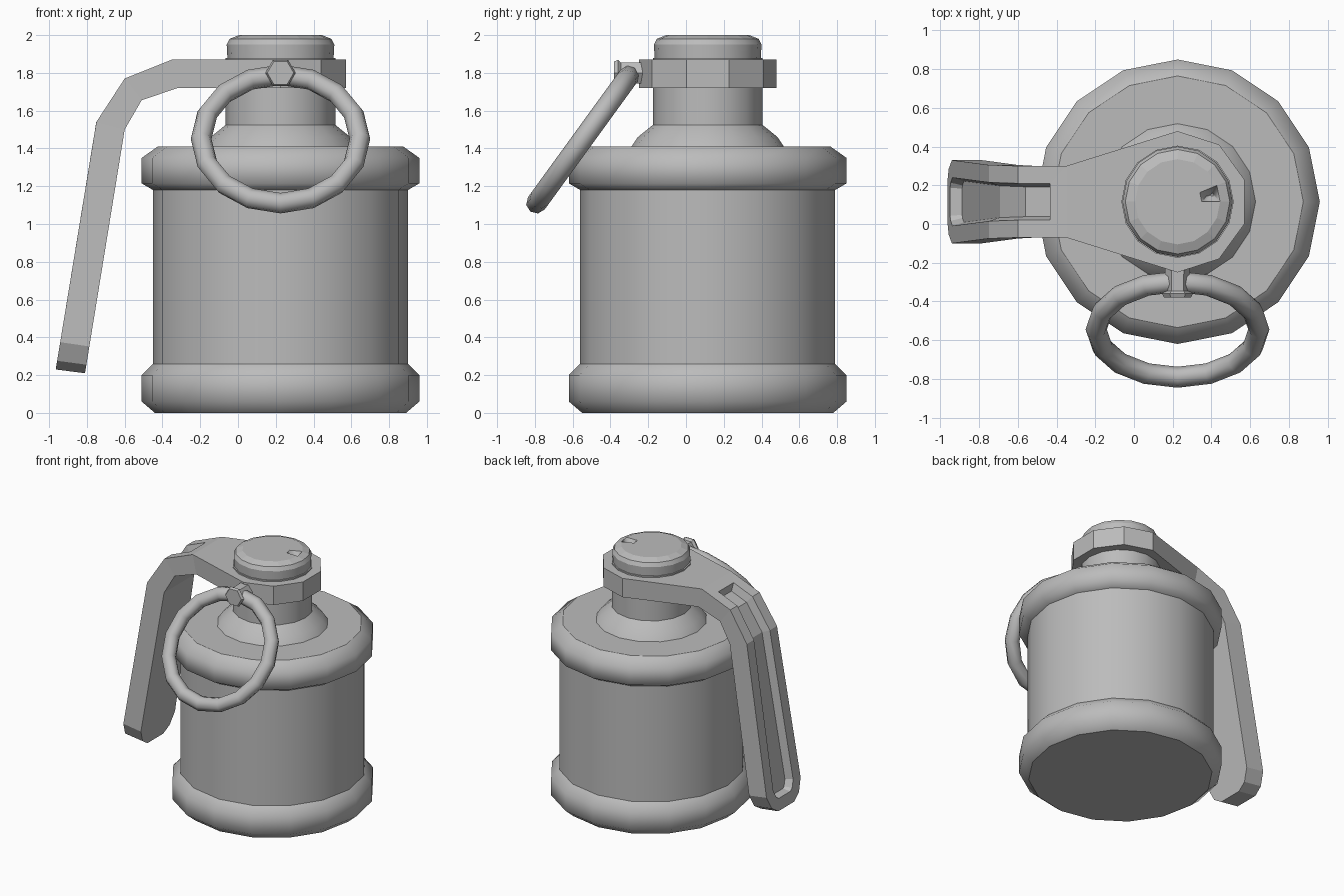
import bpy, bmesh
from math import sin, cos, pi, radians
from mathutils import Vector, Matrix

cube = bpy.data.objects.get("Cube")
if cube:
    bpy.data.objects.remove(cube)

AXIS_X, AXIS_Y = 0.225, 0.115      # centre of the canister

metal = bpy.data.materials.new("grey_metal")
grey = (0.5, 0.5, 0.5, 1)
metal.diffuse_color = grey
metal.use_nodes = True
metal.node_tree.nodes["Principled BSDF"].inputs["Base Color"].default_value = grey


def finish(bm, name, smooth=False):
    bmesh.ops.recalc_face_normals(bm, faces=bm.faces)
    for f in bm.faces:
        f.smooth = smooth
    mesh = bpy.data.meshes.new(name)
    bm.to_mesh(mesh)
    bm.free()
    mesh.materials.append(metal)
    obj = bpy.data.objects.new(name, mesh)
    bpy.context.collection.objects.link(obj)
    return obj


def lathe(name, profile, sides=16, sharp=(), smooth=True, turn=0.0):
    """Spin (radius, height) points about z, with both ends capped."""
    bm = bmesh.new()
    rings = []
    for r, z in profile:
        angles = [turn + 2 * pi * i / sides for i in range(sides)]
        rings.append([bm.verts.new((r * cos(a), r * sin(a), z)) for a in angles])
    for low, high in zip(rings, rings[1:]):
        for i in range(sides):
            j = (i + 1) % sides
            bm.faces.new((low[i], low[j], high[j], high[i]))
    bm.faces.new(rings[0])
    bm.faces.new(rings[-1])
    for k in sharp:
        for i in range(sides):
            bm.edges.get((rings[k][i], rings[k][i - 1])).smooth = False
    obj = finish(bm, name, smooth)
    obj.location = (AXIS_X, AXIS_Y, 0)
    return obj


# Canister with its two raised bands
lathe("canister", [(0.665, 0), (0.735, 0.06), (0.735, 0.2), (0.675, 0.26),
                   (0.675, 1.18), (0.735, 1.215), (0.735, 1.35), (0.65, 1.41)],
      sharp=(0, 3, 4, 7))

# Sloping collar and neck
lathe("neck", [(0.41, 1.4), (0.37, 1.46), (0.29, 1.525), (0.29, 1.88)], sharp=(0, 2, 3))

# Cap with a stepped socket in the top
lathe("cap", [(0.28, 1.86), (0.285, 1.95), (0.27, 1.98), (0.22, 2.0), (0.125, 2.0)],
      sharp=(0, 1, 3, 4))
cap = bpy.data.objects["cap"]
bm = bmesh.new()
bm.from_mesh(cap.data)
lid = max(bm.faces, key=lambda f: f.calc_center_median().z)
bmesh.ops.inset_region(bm, faces=[lid], thickness=0.045, depth=-0.09)
for f in bm.faces:
    if f.normal.z > 0.9:
        f.smooth = False
bm.to_mesh(cap.data)
bm.free()

# Safety lever: flat head around the neck, then a bent bar with a pressed groove
bm = bmesh.new()
bend_out, tip_out = Vector((-0.75, 1.54)), Vector((-0.965, 0.23))
bend_in, tip_in = Vector((-0.60, 1.5)), Vector((-0.81, 0.21))
stations = [((-0.35, 1.87), (-0.32, 1.72), 0.185),
            ((-0.60, 1.77), (-0.51, 1.655), 0.185),
            (bend_out, bend_in, 0.19)]
for t, w in ((0.89, 0.215), (0.965, 0.17), (1.0, 0.1)):
    stations.append((bend_out.lerp(tip_out, t), bend_in.lerp(tip_in, t), w))

rows = []
for outer, inner, w in stations:
    rows.append([bm.verts.new((p[0], AXIS_Y + s * w, p[1]))
                 for p, s in ((outer, 1), (outer, -1), (inner, -1), (inner, 1))])
outer_faces = []
for a, b in zip(rows, rows[1:]):
    for i in range(4):
        j = (i + 1) % 4
        face = bm.faces.new((a[i], a[j], b[j], b[i]))
        if i == 0:
            outer_faces.append(face)
bm.faces.new(rows[-1])

head_angles = [radians(d) for d in range(90, -91, -36)]
start = rows[0]
top, bottom = [[left] + [bm.verts.new((AXIS_X + 0.365 * cos(a), AXIS_Y + 0.365 * sin(a), z))
                         for a in head_angles] + [right]
               for left, right, z in ((start[0], start[1], 1.87), (start[3], start[2], 1.72))]
bm.faces.new(top)
bm.faces.new(bottom)
for i in range(len(top) - 1):
    bm.faces.new((top[i], top[i + 1], bottom[i + 1], bottom[i]))
bmesh.ops.recalc_face_normals(bm, faces=bm.faces)
bmesh.ops.inset_region(bm, faces=outer_faces, thickness=0.09, use_even_offset=True)
bmesh.ops.inset_region(bm, faces=outer_faces, thickness=0.018, depth=-0.06, use_even_offset=True)
finish(bm, "safety_lever")

# Six-sided pin head pointing forward
pin = lathe("pin", [(0.065, 0.2), (0.065, 0.34), (0.062, 0.46), (0.08, 0.475), (0.07, 0.495)],
            sides=6, smooth=False)
pin.rotation_euler = (radians(90), 0, 0)
pin.location.z = 1.8

# Pull ring hanging forward from the pin
bpy.ops.mesh.primitive_torus_add(major_segments=16, minor_segments=8,
                                 major_radius=0.42, minor_radius=0.055,
                                 location=(AXIS_X, -0.545, 1.45),
                                 rotation=(radians(54), 0, 0))
ring = bpy.context.object
ring.name = "pull_ring"
ring.data.materials.append(metal)
bpy.ops.object.shade_smooth()
